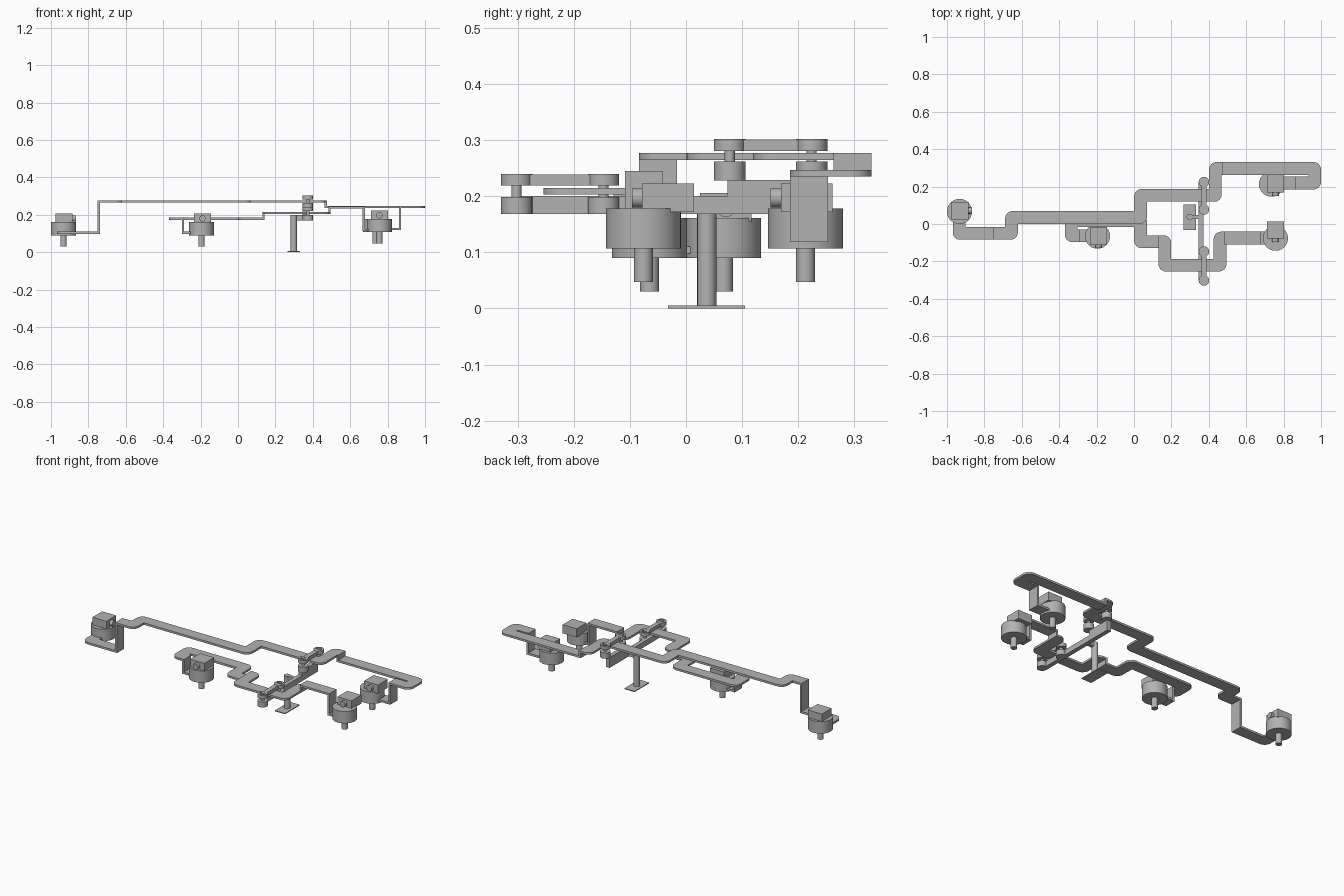
import bpy, bmesh, math
from mathutils import Vector

cube = bpy.data.objects.get("Cube")
if cube:
    bpy.data.objects.remove(cube, do_unlink=True)

grey = bpy.data.materials.new("plain_grey")
grey.use_nodes = True
GREY = (0.45, 0.45, 0.45, 1)
grey.diffuse_color = GREY
grey.node_tree.nodes["Principled BSDF"].inputs["Base Color"].default_value = GREY

T = 0.012   # sheet thickness
W = 0.068   # arm width


def finish(name, bm):
    bmesh.ops.recalc_face_normals(bm, faces=bm.faces)
    mesh = bpy.data.meshes.new(name)
    bm.to_mesh(mesh)
    bm.free()
    mesh.materials.append(grey)
    ob = bpy.data.objects.new(name, mesh)
    bpy.context.collection.objects.link(ob)
    bpy.context.view_layer.objects.active = ob
    bpy.ops.object.select_all(action='DESELECT')
    ob.select_set(True)
    bpy.ops.object.shade_smooth_by_angle(angle=math.radians(35))
    return ob


def box(name, x0, x1, y0, y1, z0, z1):
    bm = bmesh.new()
    bmesh.ops.create_cube(bm, size=1)
    for v in bm.verts:
        v.co = ((x0 + x1) / 2 + v.co.x * (x1 - x0),
                (y0 + y1) / 2 + v.co.y * (y1 - y0),
                (z0 + z1) / 2 + v.co.z * (z1 - z0))
    return finish(name, bm)


def rod(name, start, end, r, recess=0):
    """Cylinder between two points, optionally with a recessed end face."""
    a, b = Vector(start), Vector(end)
    bm = bmesh.new()
    bmesh.ops.create_cone(bm, cap_ends=True, segments=40, radius1=r,
                          radius2=r, depth=(b - a).length)
    if recess:
        top = max(bm.faces, key=lambda f: f.calc_center_median().z)
        bmesh.ops.inset_region(bm, faces=[top], thickness=r * 0.4)
        rim = bmesh.ops.extrude_discrete_faces(bm, faces=[top])["faces"][0]
        bmesh.ops.translate(bm, verts=rim.verts, vec=(0, 0, -recess))
    turn = Vector((0, 0, 1)).rotation_difference(b - a)
    for v in bm.verts:
        v.co = turn @ v.co + (a + b) / 2
    return finish(name, bm)


def ribbon(name, path, z):
    """Flat strip along a right-angled path with rounded outer corners."""
    pts = [Vector(p) for p in path]
    dirs = [(q - p).normalized() for p, q in zip(pts, pts[1:])]
    h, rad = W / 2, 0.04
    sides = {1: [], -1: []}
    for i, p in enumerate(pts):
        d0, d1 = dirs[max(i - 1, 0)], dirs[min(i, len(dirs) - 1)]
        n0, n1 = Vector((-d0.y, d0.x)), Vector((-d1.y, d1.x))
        cross = d0.x * d1.y - d0.y * d1.x
        for s in sides:
            if abs(cross) < 0.1:
                sides[s].append(p + n0 * h * s)
            elif cross * s > 0:
                sides[s].append(p + (n0 + n1) * h * s)
            else:
                centre = p + (n0 + n1) * (h - rad) * s
                for k in range(9):
                    t = k / 8 * math.pi / 2
                    sides[s].append(centre + (n0 * math.cos(t) + n1 * math.sin(t)) * rad * s)
    bm = bmesh.new()
    face = bm.faces.new([bm.verts.new((c.x, c.y, z))
                         for c in sides[1] + sides[-1][::-1]])
    ext = bmesh.ops.extrude_face_region(bm, geom=[face])["geom"]
    bmesh.ops.translate(bm, vec=(0, 0, T),
                        verts=[g for g in ext if isinstance(g, bmesh.types.BMVert)])
    return finish(name, bm)


def drop(name, x, y, z0, z1):
    box(name, x - T / 2, x + T / 2, y - W / 2, y + W / 2, z0, z1)


def motor(name, x, y, z, bx, by, facing):
    """Round body, lower shaft and a top block with a side stub."""
    rod(name + "_body", (x, y, z), (x, y, z + 0.071), 0.067)
    rod(name + "_shaft", (x, y, z - 0.06), (x, y, z + 0.01), 0.017)
    top = z + 0.116
    box(name + "_block", bx - 0.046, bx + 0.046, by - 0.046, by + 0.046, z + 0.065, top)
    f = Vector(facing)
    c = Vector((bx, by, top - 0.026))
    rod(name + "_stub", c + f * 0.03, c + f * 0.064, 0.017)


# Upper arm
ribbon("upper_arm", [(-0.75, -0.05), (-0.655, -0.05), (-0.655, 0.035), (0.035, 0.035),
                     (0.035, 0.153), (0.435, 0.153), (0.435, 0.297), (0.475, 0.297)], 0.265)
drop("upper_arm_left_step", 0.469, 0.297, 0.235, 0.277)
ribbon("upper_arm_hook", [(0.463, 0.297), (0.966, 0.297), (0.966, 0.219), (0.86, 0.219)], 0.235)
drop("upper_arm_left_drop", 0.866, 0.219, 0.118, 0.247)
ribbon("upper_left_foot", [(0.872, 0.219), (0.735, 0.219)], 0.118)
drop("upper_arm_right_drop", -0.744, -0.05, 0.098, 0.277)
ribbon("upper_right_foot", [(-0.738, -0.05), (-0.935, -0.05), (-0.935, 0.07)], 0.098)

# Lower arm
ribbon("lower_arm", [(0.13, -0.095), (0.165, -0.095), (0.165, -0.22),
                     (0.46, -0.22), (0.46, -0.075), (0.495, -0.075)], 0.203)
drop("lower_arm_left_step", 0.489, -0.075, 0.203, 0.245)
ribbon("lower_arm_left", [(0.483, -0.075), (0.678, -0.075)], 0.233)
drop("lower_arm_left_drop", 0.672, -0.075, 0.113, 0.245)
ribbon("lower_left_foot", [(0.666, -0.075), (0.756, -0.075)], 0.113)
drop("lower_arm_right_step", 0.136, -0.095, 0.173, 0.215)
ribbon("lower_arm_right", [(0.142, -0.095), (0.035, -0.095), (0.035, 0.018),
                           (-0.336, 0.018), (-0.336, -0.063), (-0.288, -0.063)], 0.173)
drop("lower_arm_right_drop", -0.294, -0.063, 0.098, 0.185)
ribbon("lower_right_foot", [(-0.3, -0.063), (-0.195, -0.063)], 0.098)

# Motors
motor("upper_right_motor", -0.933, 0.067, 0.09, -0.93, 0.071, (1, 0, 0))
motor("lower_right_motor", -0.195, -0.065, 0.09, -0.19, -0.065, (0, -1, 0))
motor("upper_left_motor", 0.735, 0.213, 0.107, 0.757, 0.215, (0, -1, 0))
motor("lower_left_motor", 0.756, -0.076, 0.107, 0.756, -0.032, (0, -1, 0))

# Guide rollers on both sides of each arm
PX = 0.374
for label, ys, low, gap0, gap1, high in (
        ("lower", (-0.302, -0.147), 0.168, 0.199, 0.219, 0.24),
        ("upper", (0.078, 0.224), 0.228, 0.262, 0.281, 0.302)):
    for i, y in enumerate(ys):
        tag = f"{label}_roller_{i + 1}"
        rod(tag + "_bottom", (PX, y, low), (PX, y, gap0), 0.028)
        rod(tag + "_top", (PX, y, gap1), (PX, y, high), 0.028, recess=0.008)
        rod(tag + "_pin", (PX, y, gap0 - 0.005), (PX, y, gap1 + 0.005), 0.009)
    box(label + "_roller_bridge", 0.36, 0.388, ys[0], ys[1], gap1, high - 0.001)

# Stand
box("main_bar", 0.346, 0.371, -0.302, 0.08, 0.168, 0.2)
box("raised_bracket", 0.346, 0.371, 0.074, 0.224, 0.168, 0.229)
box("post_link", 0.298, 0.35, 0.027, 0.047, 0.17, 0.198)
rod("post", (0.298, 0.037, 0.003), (0.298, 0.037, 0.198), 0.017)
box("base_plate", 0.265, 0.332, -0.032, 0.105, 0, 0.005)
